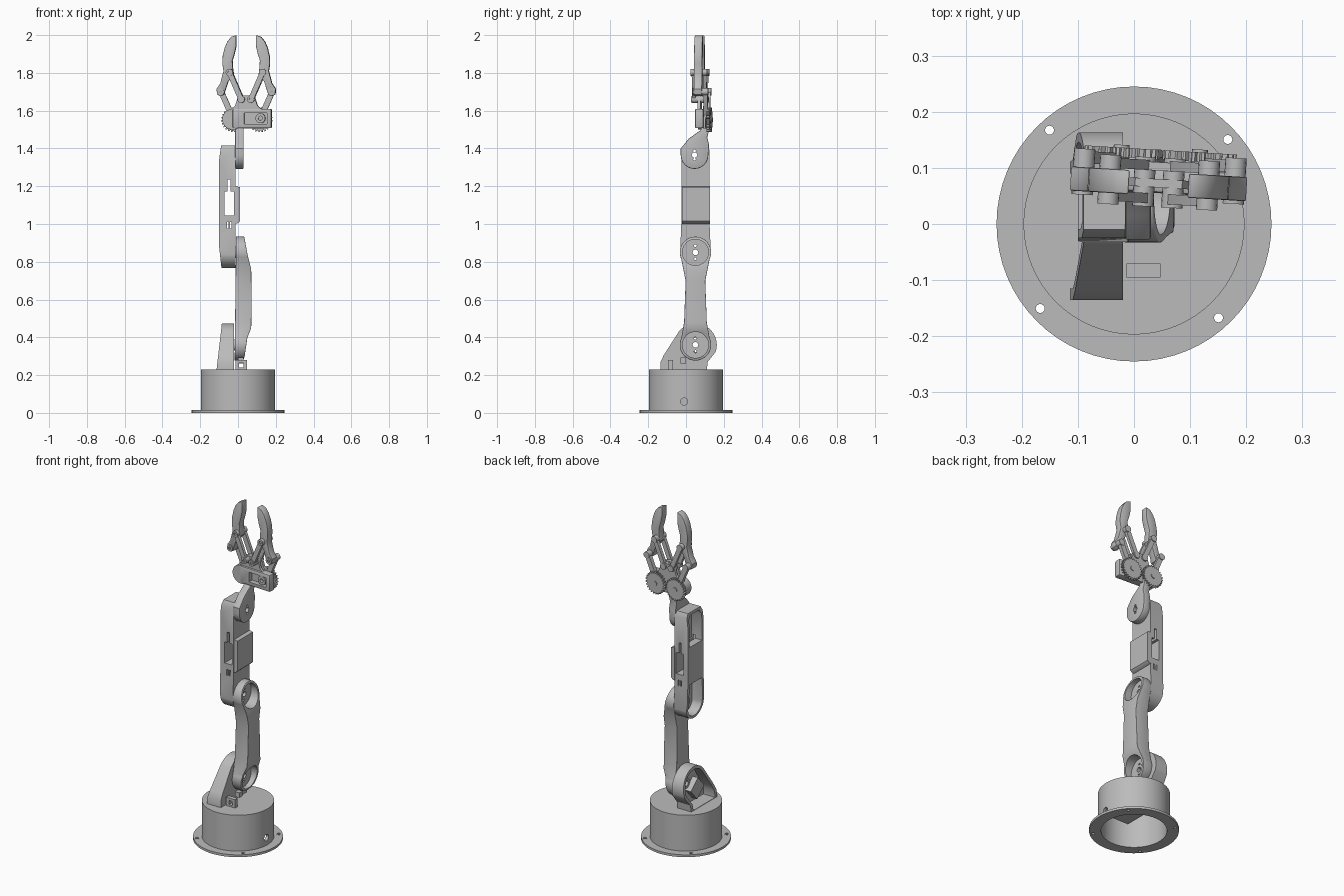
import bpy, bmesh
from math import sin, cos, pi, radians
from mathutils import Matrix, Vector

cube = bpy.data.objects.get("Cube")
if cube:
    bpy.data.objects.remove(cube, do_unlink=True)

grey = bpy.data.materials.new("plain grey")
grey.use_nodes = True
grey.diffuse_color = (0.5, 0.5, 0.5, 1)
grey.node_tree.nodes["Principled BSDF"].inputs["Base Color"].default_value = (0.5, 0.5, 0.5, 1)


def arc(cx, cy, r, a0=0, a1=360, n=32):
    """Points along an arc, in degrees; a full circle does not repeat its start."""
    steps = n if abs(a1 - a0) == 360 else n - 1
    return [(cx + r * cos(radians(a0 + (a1 - a0) * i / steps)),
             cy + r * sin(radians(a0 + (a1 - a0) * i / steps))) for i in range(n)]


def rect(u0, v0, u1, v1):
    return [(u0, v0), (u1, v0), (u1, v1), (u0, v1)]


def prism(name, pts, axis, lo, hi):
    """Extrude a profile along an axis: x uses (y, z), y uses (x, z), z uses (x, y)."""
    place = {"x": lambda p, d: (d, p[0], p[1]),
             "y": lambda p, d: (p[0], d, p[1]),
             "z": lambda p, d: (p[0], p[1], d)}[axis]
    bm = bmesh.new()
    face = bm.faces.new([bm.verts.new(place(p, lo)) for p in pts])
    out = bmesh.ops.extrude_face_region(bm, geom=[face])
    step = Vector(place((0, 0), hi - lo))
    bmesh.ops.translate(bm, vec=step, verts=[g for g in out["geom"] if isinstance(g, bmesh.types.BMVert)])
    bmesh.ops.recalc_face_normals(bm, faces=bm.faces)
    mesh = bpy.data.meshes.new(name)
    bm.to_mesh(mesh)
    bm.free()
    mesh.materials.append(grey)
    obj = bpy.data.objects.new(name, mesh)
    bpy.context.collection.objects.link(obj)
    return obj


def apply_mod(obj, mod):
    with bpy.context.temp_override(object=obj, active_object=obj, selected_objects=[obj]):
        bpy.ops.object.modifier_apply(modifier=mod.name)


def boolean(obj, *tools, op="DIFFERENCE"):
    for tool in tools:
        mod = obj.modifiers.new("cut", "BOOLEAN")
        mod.object, mod.operation, mod.solver = tool, op, "EXACT"
        bpy.context.view_layer.update()
        apply_mod(obj, mod)
        bpy.data.objects.remove(tool, do_unlink=True)


def bevel(obj, width, segments=2):
    mod = obj.modifiers.new("soft", "BEVEL")
    mod.width, mod.segments, mod.limit_method, mod.angle_limit = width, segments, "ANGLE", radians(50)
    apply_mod(obj, mod)


def joint_holes(obj, y, z, gap):
    """Shaft hole with a screw hole above and below."""
    for dz, r in ((0, 0.015), (gap, 0.007), (-gap, 0.007)):
        boolean(obj, prism("cutter", arc(y, z + dz, r, n=16), "x", -0.3, 0.3))


# Base drum with screw flange, hollow from below
base = prism("base_drum", arc(0, 0, 0.197, n=64), "z", 0.005, 0.23)
boolean(base, prism("cutter", arc(0, 0, 0.18, n=64), "z", -0.1, 0.215),
        prism("cutter", arc(-0.01, 0.06, 0.019, n=20), "x", 0.1, 0.3))
flange = prism("base_flange", arc(0, 0, 0.245, n=64), "z", 0, 0.014)
boolean(flange, prism("cutter", arc(0, 0, 0.18, n=64), "z", -0.1, 0.1))
for x, y in arc(0, 0, 0.225, 42, 402, 4):
    boolean(flange, prism("cutter", arc(x, y, 0.008, n=16), "z", -0.1, 0.1))
    rim = prism("flange_screw_rim", arc(x, y, 0.014, n=20), "z", 0.005, 0.015)
    boolean(rim, prism("cutter", arc(x, y, 0.008, n=16), "z", -0.1, 0.1))
prism("base_motor_mount", rect(-0.04, -0.1, 0.1, 0.04), "z", 0.1, 0.22)

# Small cable clip on the drum
clip = prism("cable_clip", rect(-0.013, 0.225, 0.047, 0.28), "y", -0.095, -0.07)
boolean(clip, prism("cutter", rect(0.005, 0.24, 0.03, 0.265), "y", -0.2, 0.1))
prism("limit_stop", rect(-0.03, 0.262, 0.0, 0.292), "x", 0.0, 0.03)

# Shoulder bracket: shell open to the side, leaning outer edge
def bracket_profile(r, inset, z):
    return ([(0.11 - inset, z), (0.115 - inset, 0.27)] + arc(0.05, 0.36, r, -20, 140, 28)
            + [(-0.118 + inset, 0.305), (-0.135 + inset, 0.27), (-0.135 + inset, z)])


bracket = prism("shoulder_bracket", bracket_profile(0.113, 0, 0.225), "x", -0.13, -0.02)
lean = [(-0.117, 0.2), (-0.01, 0.2), (-0.01, 0.5), (-0.083, 0.5), (-0.088, 0.45)]
boolean(bracket, prism("cutter", lean, "y", -0.3, 0.3), op="INTERSECT")
boolean(bracket, prism("cutter", bracket_profile(0.096, 0.02, 0.232), "x", -0.3, -0.035))
joint_holes(bracket, 0.05, 0.36, 0.033)
mount = prism("shoulder_motor_mount", rect(-0.045, -0.045, 0.045, 0.045), "x", -0.07, -0.034)
mount.data.transform(Matrix.Translation((0, -0.01, 0.315)) @ Matrix.Rotation(radians(48), 4, "X"))

# Lower arm: dog-bone link, deep in the middle, with a cup at each joint
bone = (arc(0.05, 0.85, 0.083, -25, 205, 40) + [(-0.002, 0.7), (-0.01, 0.48)]
        + arc(0.05, 0.36, 0.083, 155, 385, 40) + [(0.11, 0.48), (0.102, 0.7)])
lower = prism("lower_arm", bone, "x", -0.018, 0.1)
side = [(-0.018, 0.25), (0.018, 0.25), (0.035, 0.3), (0.05, 0.4), (0.07, 0.45), (0.072, 0.6),
        (0.07, 0.76), (0.05, 0.84), (0.03, 0.95), (-0.01, 0.95)]
boolean(lower, prism("cutter", side, "y", -0.3, 0.3), op="INTERSECT")
bevel(lower, 0.012, 3)
for z in (0.36, 0.85):
    boolean(lower, prism("cutter", arc(0.05, z, 0.069, n=40), "x", 0.004, 0.3))
    joint_holes(lower, 0.05, z, 0.035)
    hub = prism("joint_horn", arc(0.05, z, 0.03), "x", -0.04, 0.008)
    joint_holes(hub, 0.05, z, 0.035)

# Upper arm: frame with a pocket at each end and a windowed middle
def upper_profile(inset):
    lo, hi = -0.025 + inset, 0.125 - inset
    return ([(hi, 1.0)] + [(hi, 1.39 - inset), (hi - 0.015, 1.416 - inset), (lo + 0.015, 1.416 - inset),
            (lo, 1.39 - inset), (lo, 1.0)] + arc(0.05, 0.85, 0.083 - inset, 190, 350, 30))


upper = prism("upper_arm", upper_profile(0), "x", -0.1, -0.012)
taper = [(-0.08, 0.7), (-0.01, 0.7), (-0.01, 1.45), (-0.085, 1.45), (-0.1, 1.34), (-0.1, 0.88)]
boolean(upper, prism("cutter", taper, "y", -0.3, 0.3), op="INTERSECT")
for z0, z1 in ((0.5, 0.99), (1.215, 1.5)):
    pocket = prism("cutter", upper_profile(0.016), "x", -0.3, -0.03)
    boolean(pocket, prism("cutter", rect(-0.2, z0, 0.3, z1), "x", -0.4, 0.1), op="INTERSECT")
    boolean(upper, pocket)
for cut in (rect(-0.072, 1.045, -0.022, 1.172), rect(-0.055, 1.17, -0.04, 1.235),
            rect(-0.058, 0.975, -0.05, 1.01), rect(-0.042, 0.975, -0.034, 1.01)):
    boolean(upper, prism("cutter", cut, "y", -0.3, 0.3))
joint_holes(upper, 0.05, 0.85, 0.035)
joint_holes(upper, 0.045, 1.365, 0.022)
pad = prism("upper_arm_side_pad", [(-0.014, 1.0), (0.0, 1.005), (0.01, 1.015), (0.01, 1.195), (-0.014, 1.2)],
            "y", -0.02, 0.128)

# Wrist: teardrop plate bending back to the gripper
wrist_shape = (arc(0.045, 1.365, 0.073, 180, 360, 24)
               + [(0.122, 1.42), (0.112, 1.46), (0.125, 1.5), (0.125, 1.53), (0.09, 1.53),
                  (0.075, 1.495), (0.015, 1.452), (-0.028, 1.4)])
wrist = prism("wrist_plate", wrist_shape, "x", -0.016, 0.03)
bevel(wrist, 0.005)
joint_holes(wrist, 0.045, 1.365, 0.022)

# Gripper: everything below mirrors about its centre line
CX = 0.045
before = set(bpy.data.objects)


def both(name, pts, lo, hi):
    for label, s in (("left", 1), ("right", -1)):
        yield prism(label + "_" + name, [(CX + s * u, z) for u, z in pts], "y", lo, hi)


def link(a, b, r):
    """Rounded bar outline between two pivots."""
    d = Vector(b) - Vector(a)
    ang = math_angle(d)
    return arc(*a, r, ang + 90, ang + 270, 10) + arc(*b, r, ang - 90, ang + 90, 10)


def math_angle(d):
    return Vector((1, 0)).angle_signed(d) * -180 / pi


plate = [(-0.095, 1.505), (0.095, 1.505), (0.105, 1.54), (0.09, 1.6), (0.06, 1.625), (0.042, 1.68),
         (-0.042, 1.68), (-0.06, 1.625), (-0.09, 1.6), (-0.105, 1.54)]
prism("gripper_plate", [(CX + u, z) for u, z in plate], "y", 0.095, 0.11)
prism("gripper_bridge", [(CX + u, z) for u, z in plate[3:9]], "y", 0.065, 0.08)
frame = prism("gripper_motor_frame", rect(-0.028, 1.507, 0.18, 1.61), "y", 0.055, 0.1)
bevel(frame, 0.008)
boolean(frame, prism("cutter", rect(0.035, 1.53, 0.155, 1.588), "y", -0.1, 0.085))
horn = prism("gripper_motor_horn", arc(0.12, 1.56, 0.026), "y", 0.06, 0.09)
boolean(horn, prism("cutter", arc(0.12, 1.56, 0.011, n=16), "y", -0.1, 0.08))
prism("gear_boss", arc(-0.027, 1.555, 0.055), "y", 0.06, 0.11)

GEAR, OUTER, INNER, MID = (0.07, 1.552), (0.135, 1.7), (0.026, 1.66), (0.088, 1.803)
teeth = []
for i in range(24):
    for k, r in ((0.0, 0.057), (0.3, 0.057), (0.5, 0.066), (0.8, 0.066)):
        teeth.append(arc(*GEAR, r, (i + k) * 15, 0, 2)[0])
for gear in both("gear", teeth, 0.115, 0.132):
    pass
for side_hole in (1, -1):
    gear = bpy.data.objects["left_gear" if side_hole == 1 else "right_gear"]
    boolean(gear, prism("cutter", arc(CX + side_hole * GEAR[0], GEAR[1], 0.01, n=14), "y", 0.05, 0.3))

finger = [(0.08, 1.99), (0.053, 2.0), (0.053, 1.94), (0.062, 1.9), (0.073, 1.865), (0.071, 1.83), (0.066, 1.79),
          (0.095, 1.755), (0.118, 1.685), (0.135, 1.676), (0.154, 1.685), (0.157, 1.715), (0.137, 1.745),
          (0.12, 1.81), (0.126, 1.85), (0.124, 1.89), (0.113, 1.935), (0.1, 1.965)]
for part in both("finger", finger, 0.05, 0.093):
    bevel(part, 0.003)
list(both("outer_link", link(GEAR, OUTER, 0.015), 0.1, 0.122))
list(both("inner_back_link", link(INNER, MID, 0.014), 0.095, 0.113))
list(both("inner_front_link", link(INNER, MID, 0.014), 0.036, 0.054))
for name, pivot, lo, hi in (("gear_bolt", GEAR, 0.1, 0.137), ("outer_bolt", OUTER, 0.044, 0.126),
                            ("inner_bolt", INNER, 0.03, 0.118), ("middle_bolt", MID, 0.03, 0.118)):
    for bolt in both(name, arc(*pivot, 0.019 if "gear" not in name else 0.014, n=18), lo, hi):
        for s in (1, -1):
            boolean(bolt, prism("cutter", arc(CX + s * pivot[0], pivot[1], 0.008, n=12), "y", 0, lo + 0.008))

# Turn the gripper slightly about its upright axis
centre = Vector((CX, 0.09, 0))
turn = Matrix.Translation(centre) @ Matrix.Rotation(radians(-3.5), 4, "Z") @ Matrix.Translation(-centre)
for obj in set(bpy.data.objects) - before:
    obj.data.transform(turn)

# Smooth curved faces, keep edges sharp
bpy.ops.object.select_all(action="DESELECT")
for obj in bpy.context.scene.objects:
    if obj.type == "MESH":
        obj.select_set(True)
        bpy.context.view_layer.objects.active = obj
bpy.ops.object.shade_smooth_by_angle(angle=radians(30))
